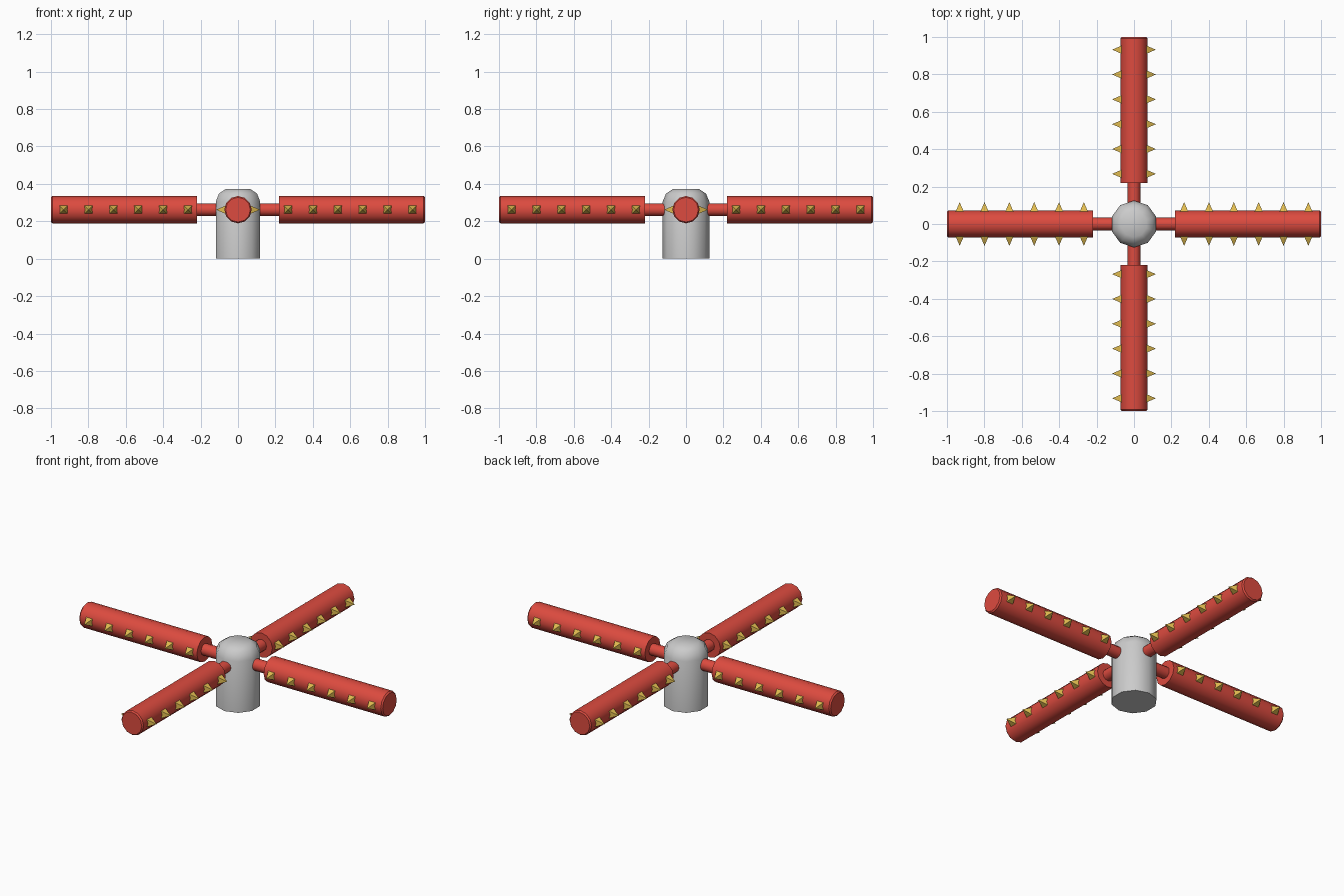
import bpy, bmesh, math
from mathutils import Matrix, Vector

if "Cube" in bpy.data.objects:
    bpy.data.objects.remove(bpy.data.objects["Cube"])


def material(name, color):
    m = bpy.data.materials.new(name)
    m.diffuse_color = color
    m.use_nodes = True
    m.node_tree.nodes["Principled BSDF"].inputs["Base Color"].default_value = m.diffuse_color
    return m


red = material("red_paint", (0.72, 0.07, 0.05, 1))
gold = material("gold", (0.75, 0.5, 0.08, 1))


def make_object(name, bm, mat=None, smooth=True):
    bmesh.ops.recalc_face_normals(bm, faces=bm.faces)
    mesh = bpy.data.meshes.new(name)
    bm.to_mesh(mesh)
    bm.free()
    obj = bpy.data.objects.new(name, mesh)
    bpy.context.collection.objects.link(obj)
    if mat:
        mesh.materials.append(mat)
    if smooth:
        bpy.ops.object.select_all(action='DESELECT')
        obj.select_set(True)
        bpy.context.view_layer.objects.active = obj
        bpy.ops.object.shade_smooth_by_angle(angle=math.radians(40))
    return obj


def lathe(profile, sides, start=0.0):
    """Closed solid of revolution about z from (radius, height) pairs."""
    bm = bmesh.new()
    rings = []
    for r, z in profile:
        angles = [start + 2 * math.pi * i / sides for i in range(sides)]
        rings.append([bm.verts.new((r * math.cos(a), r * math.sin(a), z)) for a in angles])
    for a, b in zip(rings, rings[1:]):
        for i in range(sides):
            j = (i + 1) % sides
            bm.faces.new((a[i], a[j], b[j], b[i]))
    bm.faces.new(rings[0])
    bm.faces.new(rings[-1])
    return bm


# Central hub with rounded top
make_object("hub", lathe([(0.125, 0), (0.125, 0.305), (0.107, 0.348), (0.07, 0.372)],
                         10, math.pi / 2))

ARM_Z = 0.262
lay_down = Matrix.Rotation(math.pi / 2, 4, 'Y')

for k, side in enumerate(("right", "back", "left", "front")):
    place = Matrix.Translation((0, 0, ARM_Z)) @ Matrix.Rotation(k * math.pi / 2, 4, 'Z')

    # Thin neck and padded roller
    bm = lathe([(0.034, 0.09), (0.034, 0.23)], 12)
    bm.transform(place @ lay_down)
    make_object(side + "_neck", bm, red)
    bm = lathe([(0.073, 0.22), (0.073, 0.992), (0.066, 1.0)], 12)
    bm.transform(place @ lay_down)
    make_object(side + "_arm", bm, red)

    # Pyramid studs along both sides of the arm
    bm = bmesh.new()
    for s in (-1, 1):
        for i in range(6):
            x, h = 0.268 + i * 0.1328, 0.022
            base = [bm.verts.new((x + dx * h, s * 0.066, dz * h))
                    for dx, dz in ((-1, -1), (1, -1), (1, 1), (-1, 1))]
            tip = bm.verts.new((x, s * 0.117, 0))
            bm.faces.new(base)
            for j in range(4):
                bm.faces.new((base[j], base[(j + 1) % 4], tip))
    bm.transform(place)
    make_object(side + "_studs", bm, gold, smooth=False)
